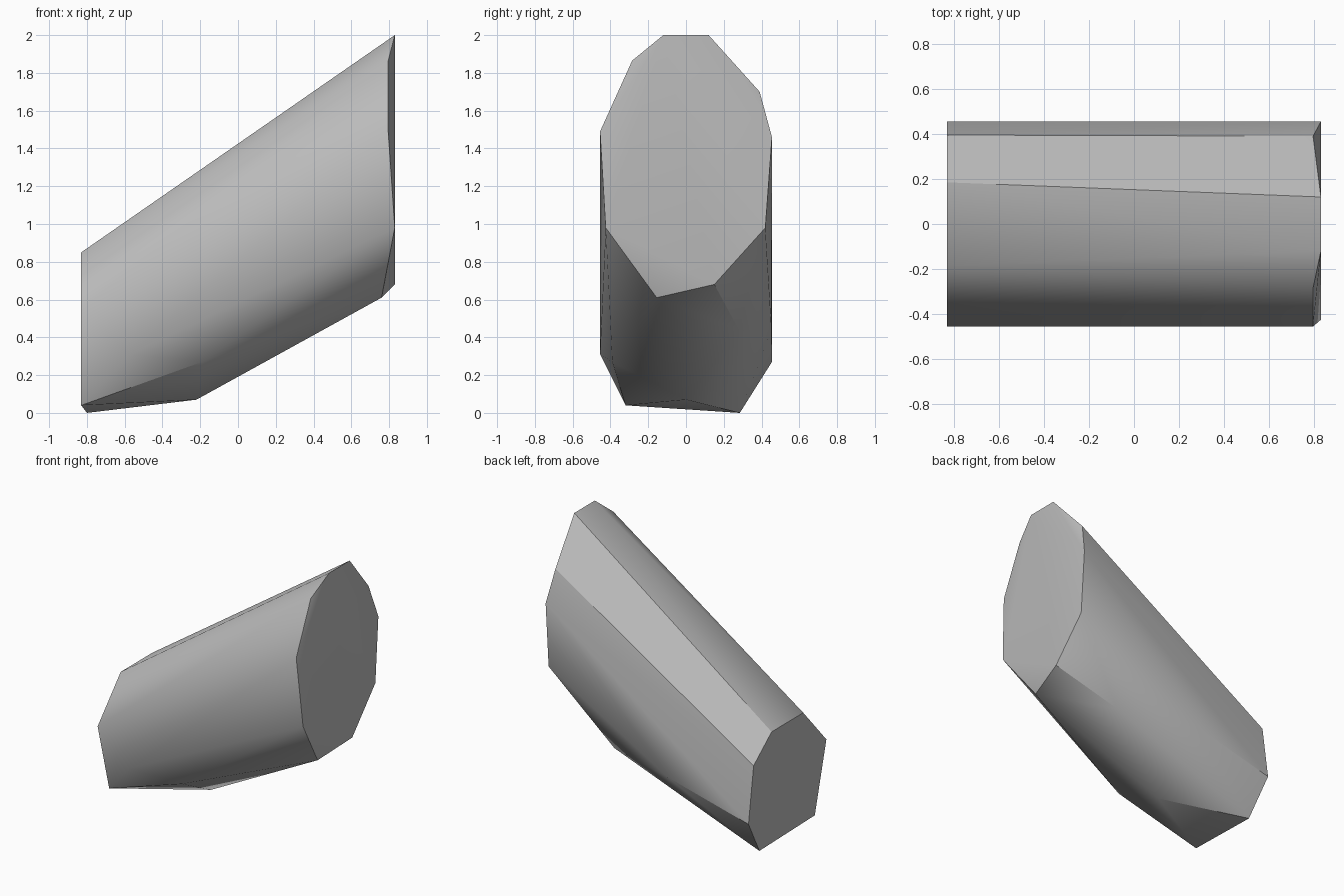
import bpy, bmesh, math

cube = bpy.data.objects.get("Cube")
if cube:
    bpy.data.objects.remove(cube, do_unlink=True)

# Stone grey material
stone = bpy.data.materials.new("stone_grey")
stone.use_nodes = True
grey = (0.5, 0.5, 0.5, 1)
stone.diffuse_color = grey
stone.node_tree.nodes["Principled BSDF"].inputs["Base Color"].default_value = grey

# Tall end outline (+x)
tall_end = [
    (0.83, -0.12, 2.0), (0.83, 0.12, 2.0), (0.795, 0.39, 1.7),
    (0.83, 0.455, 1.46), (0.83, 0.42, 0.98), (0.83, 0.15, 0.68),
    (0.76, -0.155, 0.61), (0.83, -0.425, 0.98), (0.795, -0.455, 1.49),
    (0.795, -0.285, 1.865),
]
# Low end outline (-x)
low_end = [
    (-0.83, -0.185, 0.85), (-0.83, 0.185, 0.85), (-0.83, 0.395, 0.68),
    (-0.83, 0.455, 0.27), (-0.80, 0.285, 0.0), (-0.83, -0.32, 0.04),
    (-0.83, -0.455, 0.55),
]
# Chipped corners along the underside
underside = [
    (-0.57, -0.455, 0.31), (-0.19, -0.39, 0.27), (-0.22, 0.0, 0.07),
    (0.39, 0.28, 0.44), (-0.165, 0.453, 0.44),
]

# Wrap the outlines in one convex body
bm = bmesh.new()
for co in tall_end + low_end + underside:
    bm.verts.new(co)
bmesh.ops.convex_hull(bm, input=bm.verts)
bmesh.ops.recalc_face_normals(bm, faces=bm.faces)
mesh = bpy.data.meshes.new("slanted_rock")
bm.to_mesh(mesh)
bm.free()
mesh.materials.append(stone)
rock = bpy.data.objects.new("slanted_rock", mesh)
bpy.context.collection.objects.link(rock)

# Soft shading with sharp rims
bpy.ops.object.select_all(action='DESELECT')
rock.select_set(True)
bpy.context.view_layer.objects.active = rock
bpy.ops.object.shade_smooth_by_angle(angle=math.radians(30))
